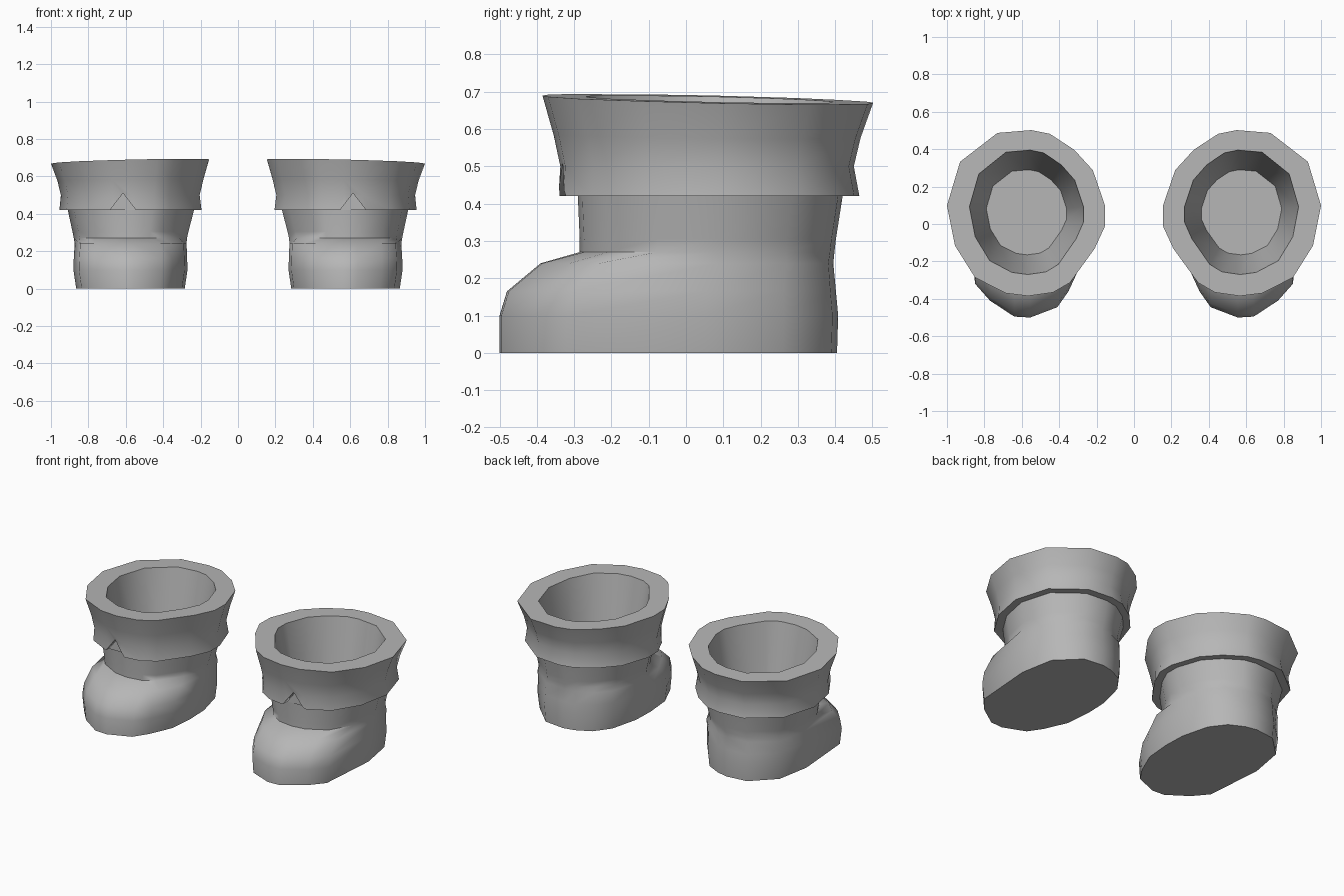
import bpy
import bmesh
import math

cube = bpy.data.objects.get("Cube")
if cube:
    bpy.data.objects.remove(cube, do_unlink=True)

grey = bpy.data.materials.new("plain grey")
grey.use_nodes = True
COLOUR = (0.47, 0.47, 0.47, 1)
grey.diffuse_color = COLOUR
grey.node_tree.nodes["Principled BSDF"].inputs["Base Color"].default_value = COLOUR

# Hand-shaped outlines seen from above, scaled to fit each section
CUFF = [(1, .1), (.93, .335), (.73, .49), (.55, .505), (.45, .485), (.32, .4),
        (.22, .29), (.155, .1), (.155, -.01), (.21, -.13), (.342, -.313),
        (.433, -.366), (.567, -.385), (.685, -.37), (.85, -.286), (.957, -.115)]
FOOT = [(.88, .05), (.84, .26), (.7, .39), (.565, .405), (.49, .39), (.395, .345),
        (.32, .25), (.275, .08), (.27, -.06), (.285, -.22), (.35, -.36),
        (.41, -.445), (.555, -.5), (.64, -.495), (.77, -.41), (.85, -.32)]

# Sections: outline, x min, x max, y min, y max, height, tilt
SECTIONS = [
    (FOOT, .285, .865, -.50, .405, 0, 0),       # sole
    (FOOT, .27, .88, -.50, .408, .10, 0),
    (FOOT, .272, .878, -.48, .402, .165, 0),
    (FOOT, .275, .873, -.39, .395, .24, 0),     # top of the toe
    (CUFF, .273, .878, -.285, .398, .27, 0),    # instep
    (CUFF, .265, .885, -.285, .402, .305, 0),
    (CUFF, .235, .91, -.29, .42, .42, 0),       # top of the shaft
    (CUFF, .195, .955, -.342, .465, .42, 0),    # cuff hem
    (CUFF, .205, .947, -.337, .45, .50, 0),
    (CUFF, .185, .965, -.355, .468, .58, .5),
    (CUFF, .155, 1.0, -.385, .502, .68, 1),     # rim
    (CUFF, .27, .88, -.27, .395, .68, 1),       # opening
    (CUFF, .36, .79, -.165, .29, .14, 0),       # inner floor
]


def fit(values, low, high):
    a, b = min(values), max(values)
    return [low + (high - low) * (v - a) / (b - a) for v in values]


def make_boot(name, side):
    bm = bmesh.new()
    rings = []
    for outline, x0, x1, y0, y1, z, tilt in SECTIONS:
        us, vs = zip(*outline)
        ring = []
        for x, y in zip(fit(us, x0, x1), fit(vs, y0, y1)):
            drop = tilt * (.024 * (x - .575) + .022 * (y - .06))
            ring.append(bm.verts.new((side * x, y, z - drop)))
        rings.append(ring)
    for low, high in zip(rings, rings[1:]):
        for i in range(len(low)):
            j = (i + 1) % len(low)
            bm.faces.new((low[i], low[j], high[j], high[i]))
    bm.faces.new(rings[0])
    bm.faces.new(rings[-1])
    bmesh.ops.recalc_face_normals(bm, faces=bm.faces)
    return add_object(name, bm)


def make_notch(name, side):
    # Triangular wedge cut out of the front of the cuff hem
    bm = bmesh.new()
    corners = [(.53, .40), (.70, .40), (.615, .51)]
    front, back = [[bm.verts.new((side * x, y, z)) for x, z in corners]
                   for y in (-.6, -.293)]
    bm.faces.new(front)
    bm.faces.new(back)
    for i in range(3):
        j = (i + 1) % 3
        bm.faces.new((front[i], front[j], back[j], back[i]))
    bmesh.ops.recalc_face_normals(bm, faces=bm.faces)
    return add_object(name, bm)


def add_object(name, bm):
    mesh = bpy.data.meshes.new(name)
    bm.to_mesh(mesh)
    bm.free()
    mesh.materials.append(grey)
    obj = bpy.data.objects.new(name, mesh)
    bpy.context.collection.objects.link(obj)
    return obj


for label, side in (("left", 1), ("right", -1)):
    boot = make_boot(label + "_boot", side)
    notch = make_notch(label + "_notch_cutter", side)
    cut = boot.modifiers.new("hem notch", 'BOOLEAN')
    cut.operation = 'DIFFERENCE'
    cut.solver = 'EXACT'
    cut.object = notch
    bpy.ops.object.select_all(action='DESELECT')
    bpy.context.view_layer.objects.active = boot
    boot.select_set(True)
    bpy.ops.object.modifier_apply(modifier=cut.name)
    bpy.data.objects.remove(notch, do_unlink=True)
    bpy.ops.object.shade_smooth_by_angle(angle=math.radians(70))
